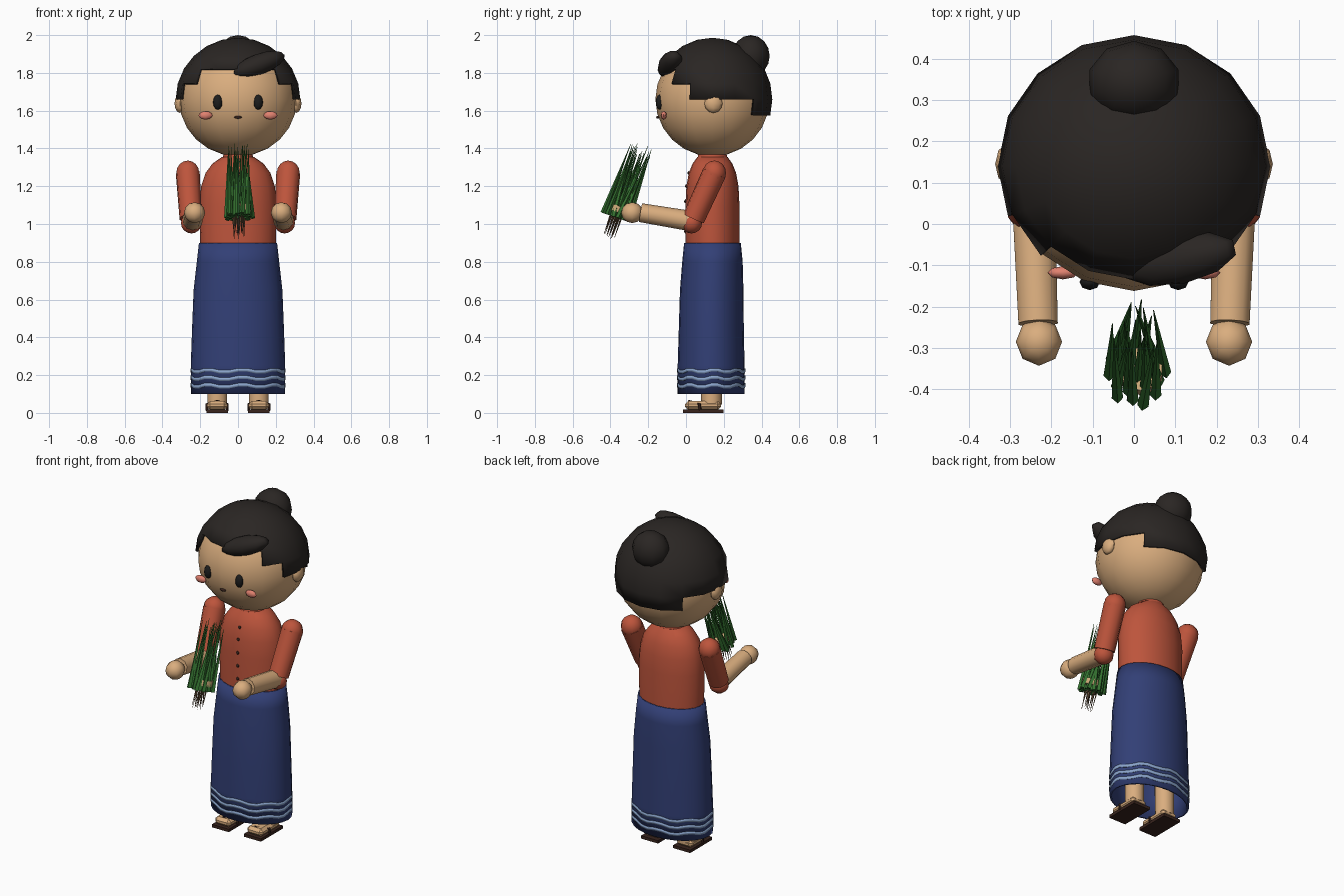
import bpy, bmesh, math, random
from mathutils import Vector, Matrix

if "Cube" in bpy.data.objects:
    bpy.data.objects.remove(bpy.data.objects["Cube"])

random.seed(4)
CY = 0.14  # body axis depth


def mat(name, rgb):
    m = bpy.data.materials.new(name)
    m.diffuse_color = (*rgb, 1)
    m.use_nodes = True
    m.node_tree.nodes["Principled BSDF"].inputs["Base Color"].default_value = m.diffuse_color
    return m


SKIN = mat("skin", (.70, .42, .21))
HAIR = mat("hair", (.023, .019, .017))
BLOUSE = mat("blouse_red", (.51, .09, .045))
SKIRT = mat("skirt_blue", (.032, .05, .18))
STRIPE = mat("stripe_blue", (.26, .38, .61))
DARK = mat("dark", (.012, .012, .012))
SOLE = mat("sandal_brown", (.04, .017, .012))
BLUSH = mat("blush", (.75, .22, .16))
GREEN = mat("leaf_green", (.035, .17, .03))
ROOT = mat("root_brown", (.12, .07, .035))
STRAW = mat("straw", (.60, .40, .19))


def finish(bm, name, m, smooth=40):
    bmesh.ops.recalc_face_normals(bm, faces=bm.faces)
    me = bpy.data.meshes.new(name)
    bm.to_mesh(me)
    bm.free()
    ob = bpy.data.objects.new(name, me)
    bpy.context.collection.objects.link(ob)
    me.materials.append(m)
    if smooth:
        bpy.ops.object.select_all(action='DESELECT')
        bpy.context.view_layer.objects.active = ob
        ob.select_set(True)
        bpy.ops.object.shade_smooth_by_angle(angle=math.radians(smooth))
    return ob


def ball(name, loc, size, m, u=10, v=8, rot=None):
    bm = bmesh.new()
    bmesh.ops.create_uvsphere(bm, u_segments=u, v_segments=v, radius=1)
    r = rot.to_4x4() if rot else Matrix()
    bm.transform(Matrix.Translation(loc) @ r @ Matrix.Diagonal((*size, 1)))
    return finish(bm, name, m, 60)


def add_rod(bm, a, b, r1, r2, n=8):
    a, b = Vector(a), Vector(b)
    q = (b - a).to_track_quat('Z', 'Y').to_matrix().to_4x4()
    bmesh.ops.create_cone(bm, cap_ends=True, segments=n, radius1=r1, radius2=r2,
                          depth=(b - a).length, matrix=Matrix.Translation((a + b) / 2) @ q)


def rod(name, a, b, r1, r2, m, n=10):
    bm = bmesh.new()
    add_rod(bm, a, b, r1, r2, n)
    return finish(bm, name, m)


def loft(name, rings, m, n=20, caps=True, wave=0):
    # rings: (z, half width, half depth, centre y)
    bm = bmesh.new()
    loops = []
    for z, rx, ry, cy in rings:
        loops.append([bm.verts.new((rx * math.cos(t), cy + ry * math.sin(t), z + wave * (-1) ** (i // 2)))
                      for i in range(n) for t in [2 * math.pi * i / n]])
    for lo, hi in zip(loops, loops[1:]):
        for i in range(n):
            j = (i + 1) % n
            bm.faces.new((lo[i], lo[j], hi[j], hi[i]))
    if caps:
        bm.faces.new(loops[0][::-1])
        bm.faces.new(loops[-1])
    return finish(bm, name, m)


def shell(ob, t):
    s = ob.modifiers.new("thickness", 'SOLIDIFY')
    s.thickness, s.offset = t, -1


# head
ball("head", (0, CY, 1.66), (.312, .302, .302), SKIN, 16, 12)

# hair cap with stepped hairline
bm = bmesh.new()
bmesh.ops.create_uvsphere(bm, u_segments=16, v_segments=12, radius=1)
drop = []
for f in bm.faces:
    c = f.calc_center_median()
    az = abs(math.degrees(math.atan2(c.x, -c.y)))
    el = math.degrees(math.asin(c.z / c.length))
    limit = 30 if az < 45 else 15 if az < 67.5 else 0 if az < 135 else -15
    if el < limit:
        drop.append(f)
bmesh.ops.delete(bm, geom=drop, context='FACES')
bm.transform(Matrix.Translation((0, CY, 1.66)) @ Matrix.Diagonal((.33, .317, .326, 1)))
shell(finish(bm, "hair_cap", HAIR, 60), .015)
ball("hair_bun", (0, .343, 1.89), (.113, .1, .11), HAIR, 10, 8)
tilt = Matrix.Rotation(math.radians(12), 3, 'Z') @ Matrix.Rotation(math.radians(-20), 3, 'Y')
ball("hair_fringe", (.11, -.085, 1.845), (.152, .06, .055), HAIR, 10, 8, tilt)

# face
ball("mouth", (0, -.148, 1.565), (.02, .01, .008), SOLE, 8, 6)
for s, side in ((-1, "left"), (1, "right")):
    ball(f"ear_{side}", (s * .308, .145, 1.638), (.028, .048, .05), SKIN, 8, 6)
    ball(f"eye_{side}", (s * .107, -.14, 1.645), (.025, .02, .04), DARK, 8, 6)
    ball(f"cheek_{side}", (s * .172, -.118, 1.575), (.037, .016, .022), BLUSH, 8, 6)

# neck, blouse and collar
rod("neck", (0, CY, 1.3), (0, CY, 1.42), .065, .065, SKIN, 12)
torso = [(.87, .2, .143, CY), (1.1, .205, .143, CY), (1.2, .195, .138, CY),
         (1.27, .172, .125, CY), (1.32, .135, .105, CY), (1.355, .085, .08, CY)]
loft("blouse", torso, BLOUSE)
loft("collar", [(1.335, .085, .085, CY), (1.375, .075, .075, CY)], BLOUSE, 14)
for z, y in ((1.27, .015), (1.2, .002), (1.12, -.003), (1.04, -.003), (.96, -.003)):
    ball("button", (0, y, z), (.01, .007, .01), SOLE, 6, 4)

# long skirt, open at the hem, with wavy bands
skirt = loft("skirt", [(.1, .25, .178, .133), (.25, .25, .177, .133), (.45, .243, .172, .134),
                       (.65, .235, .168, .136), (.8, .218, .16, .14), (.9, .207, .15, CY)],
             SKIRT, 24, caps=False)
shell(skirt, .012)
loft("skirt_waist", [(.885, .203, .147, CY), (.9, .203, .147, CY)], SKIRT, 24)
for z in (.143, .183, .222):
    shell(loft("hem_stripe", [(z - .009, .2525, .181, .133), (z + .009, .2525, .181, .133)],
               STRIPE, 32, caps=False, wave=.005), .006)

# limbs, both sides
for s, side in ((-1, "left"), (1, "right")):
    shoulder, elbow = (s * .266, .15, 1.27), (s * .25, .04, 1.03)
    hand = (s * .23, -.285, 1.06)
    ball(f"shoulder_{side}", shoulder, (.064, .062, .066), BLOUSE, 10, 8)
    rod(f"sleeve_{side}", elbow, shoulder, .06, .064, BLOUSE)
    ball(f"elbow_{side}", (s * .247, .03, 1.005), (.058, .055, .055), BLOUSE, 10, 8)
    rod(f"forearm_{side}", (s * .242, .03, 1.015), (s * .232, -.24, 1.06), .054, .05, SKIN)
    ball(f"hand_{side}", hand, (.056, .058, .055), SKIN, 8, 6)

    # leg, foot and sandal
    x = s * .11
    rod(f"leg_{side}", (x, .135, .045), (x, .135, .6), .055, .06, SKIN)
    bm = bmesh.new()
    bmesh.ops.create_cube(bm, size=1)
    bm.transform(Matrix.Translation((x, .09, .04)) @ Matrix.Diagonal((.108, .19, .048, 1)))
    bmesh.ops.bevel(bm, geom=bm.edges[:], offset=.017, segments=1, affect='EDGES')
    finish(bm, f"foot_{side}", SKIN, 20)
    bm = bmesh.new()
    bmesh.ops.create_cube(bm, size=1)
    bm.transform(Matrix.Translation((x, .092, .009)) @ Matrix.Diagonal((.116, .215, .018, 1)))
    finish(bm, f"sole_{side}", SOLE, 0)
    bm = bmesh.new()
    for d in (-1, 1):
        add_rod(bm, (x, .015, .062), (x + d * .054, .07, .045), .007, .007, 6)
        add_rod(bm, (x + d * .054, .07, .05), (x + d * .054, .075, .012), .008, .008, 6)
    finish(bm, f"strap_{side}", SOLE)

# tied bundle of seedlings, tilted back towards the face
base = Vector((.005, -.37, 1.035))
axis = Vector((0, .13, .38)).normalized()
across, depth = Vector((1, 0, 0)), axis.cross(Vector((1, 0, 0)))
leaves, roots = bmesh.new(), bmesh.new()
for i in range(24):
    t = i * 2.4
    r = .076 * math.sqrt((i + .5) / 24)
    p = base + across * r * math.cos(t) + depth * r * math.sin(t)
    u = t + random.uniform(-.9, .9)
    q = base + axis * random.uniform(.35, .42) + .9 * r * (across * math.cos(u) + depth * math.sin(u))
    add_rod(leaves, p, q, .014, .001, 4)
    if i < 11:
        c = base + .7 * (p - base)
        e = c - axis * random.uniform(.08, .12) + across * random.uniform(-.01, .01)
        add_rod(roots, c, e, .005, .001, 4)
finish(leaves, "seedling_leaves", GREEN, 0)
finish(roots, "seedling_roots", ROOT, 0)
mid = base + axis * .045 + across * .01
rod("bundle_tie", mid - axis * .017, mid + axis * .017, .056, .056, STRAW, 10)
